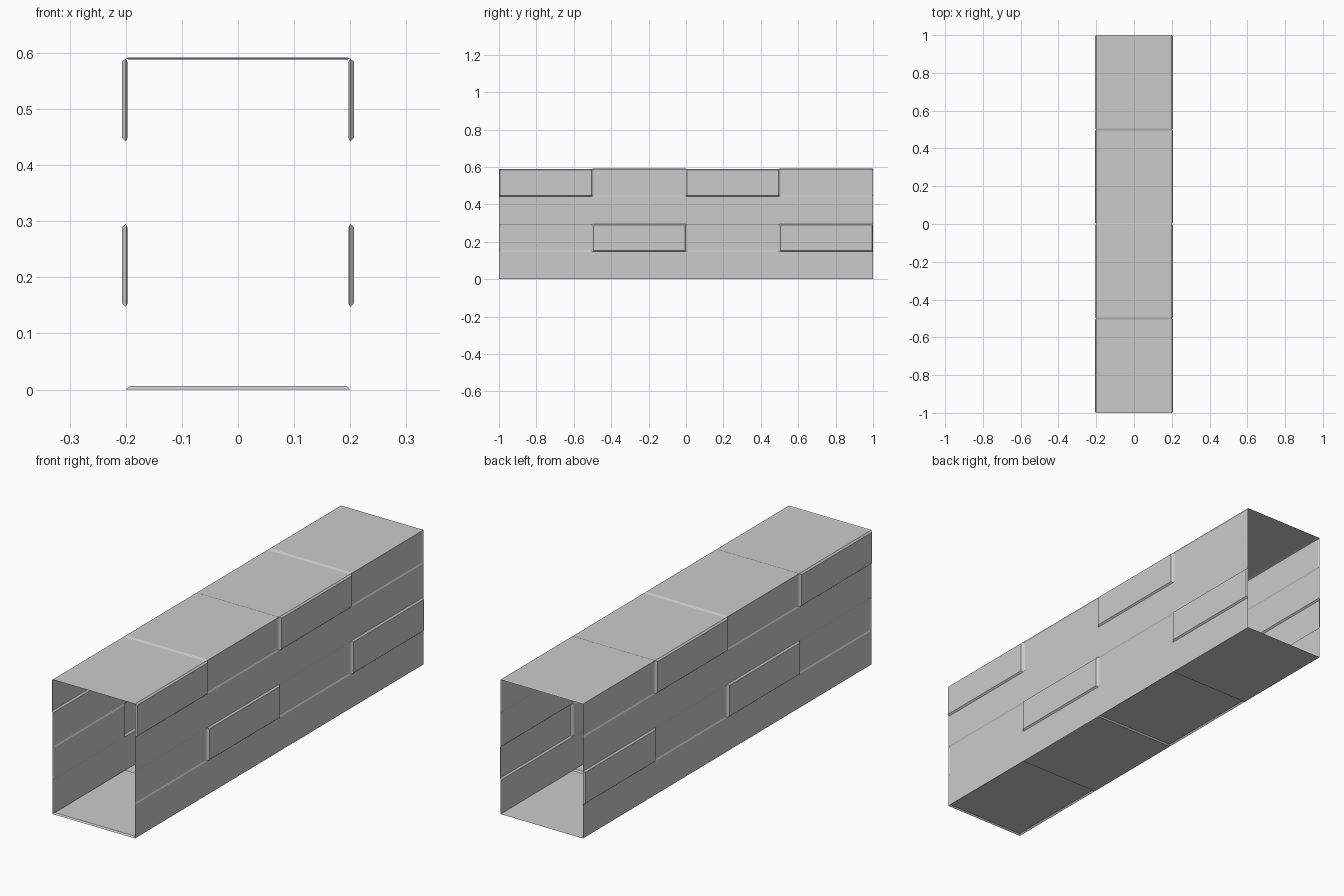
import bpy, bmesh
from mathutils import Vector

if "Cube" in bpy.data.objects:
    bpy.data.objects.remove(bpy.data.objects["Cube"])

W, H, L = 0.2, 0.59, 1.0      # half width, height, half length
BEVEL = 0.006                 # sloped border round each panel


def panel_wall(name, origin, u, v, normal, nu, nv, depth):
    """Sheet of nu x nv panels, each with a sloped border and its own relief depth."""
    origin, u, v, normal = map(Vector, (origin, u, v, normal))
    bm = bmesh.new()
    du, dv = u / nu, v / nv
    bu, bv = u.normalized() * BEVEL, v.normalized() * BEVEL
    for i in range(nu):
        for j in range(nv):
            p = origin + du * i + dv * j
            outer = [p, p + du, p + du + dv, p + dv]
            d = depth(i, j)
            if d == 0:
                bm.faces.new([bm.verts.new(c) for c in outer])
                continue
            inner = [outer[0] + bu + bv, outer[1] - bu + bv,
                     outer[2] - bu - bv, outer[3] + bu - bv]
            ov = [bm.verts.new(c) for c in outer]
            iv = [bm.verts.new(c + normal * d) for c in inner]
            bm.faces.new(iv)
            for k in range(4):
                m = (k + 1) % 4
                bm.faces.new((ov[k], ov[m], iv[m], iv[k]))
    bmesh.ops.remove_doubles(bm, verts=bm.verts, dist=1e-5)
    for f in bm.faces:
        f.normal_update()
        if f.normal.dot(normal) < 0:
            f.normal_flip()
    mesh = bpy.data.meshes.new(name)
    bm.to_mesh(mesh)
    bm.free()
    obj = bpy.data.objects.new(name, mesh)
    bpy.context.collection.objects.link(obj)


def side_depth(seg, row):
    # second and fourth rows carry the relief, alternating out and in
    if row % 2 == 0:
        return 0
    return 0.007 if (seg + row // 2) % 2 else -0.003


# side walls: four segments long, four rows high
for s, label in ((-1, "left_wall"), (1, "right_wall")):
    panel_wall(label, (s * W, -L, 0), (0, 2 * L, 0), (0, 0, H), (s, 0, 0),
               4, 4, side_depth)

# roof and floor: four panels each
panel_wall("roof", (-W, -L, H), (2 * W, 0, 0), (0, 2 * L, 0), (0, 0, 1),
           1, 4, lambda i, j: 0.002 if j % 2 else -0.002)
panel_wall("floor", (-W, -L, 0), (2 * W, 0, 0), (0, 2 * L, 0), (0, 0, -1),
           1, 4, lambda i, j: 0 if j % 2 else -0.006)
